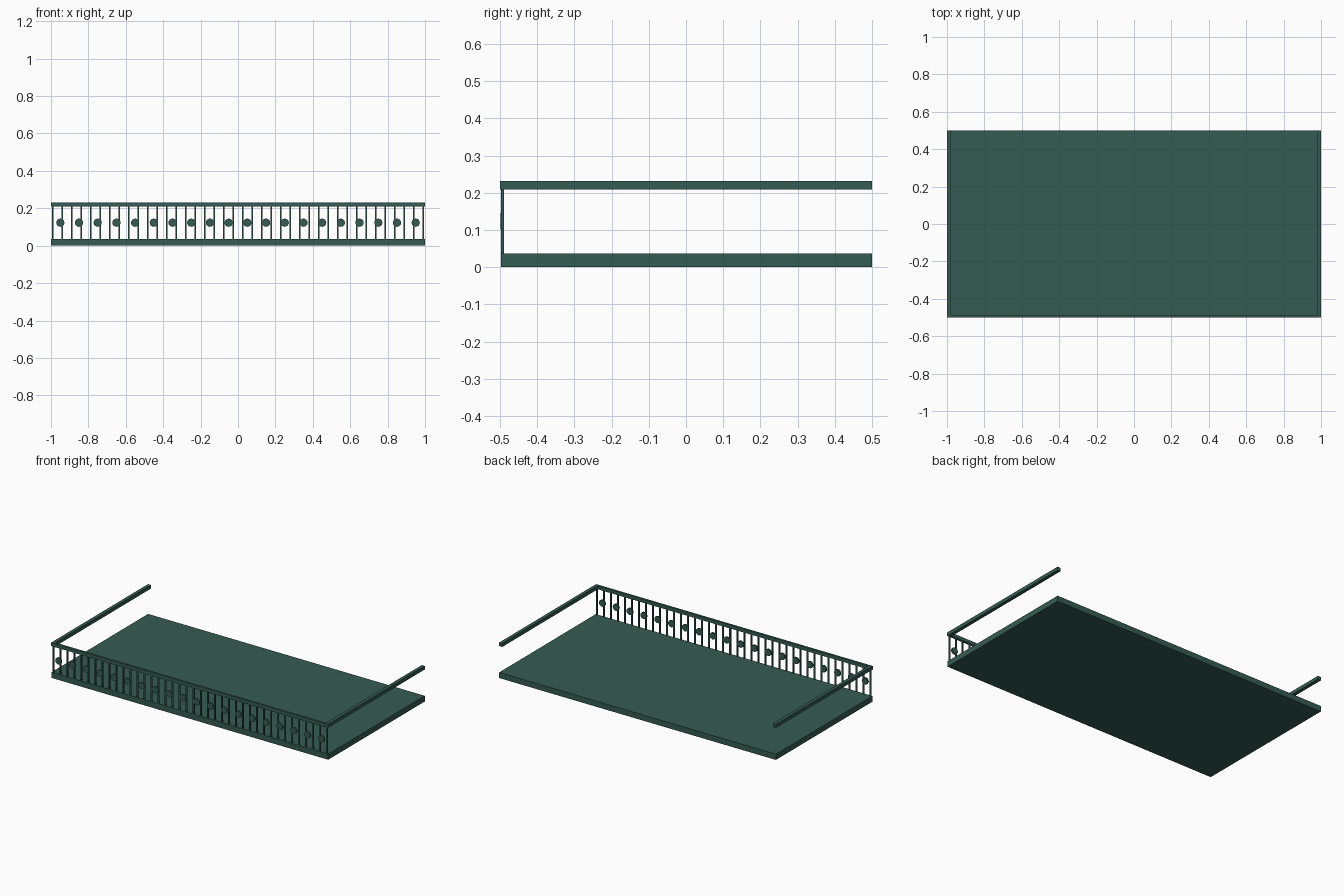
import bpy
from math import pi

cube = bpy.data.objects.get("Cube")
if cube:
    bpy.data.objects.remove(cube, do_unlink=True)

# Single painted-metal colour
GREEN = (0.036, 0.105, 0.085, 1)
green = bpy.data.materials.new("dark_green")
green.use_nodes = True
green.diffuse_color = GREEN
green.node_tree.nodes["Principled BSDF"].inputs["Base Color"].default_value = GREEN


def box(name, low, high):
    """Axis-aligned box between two corners."""
    bpy.ops.mesh.primitive_cube_add(size=1, location=[(a + b) / 2 for a, b in zip(low, high)])
    ob = bpy.context.object
    ob.name = name
    ob.scale = [b - a for a, b in zip(low, high)]
    bpy.ops.object.transform_apply(location=False, rotation=False, scale=True)
    ob.data.materials.append(green)
    return ob


FLOOR_TOP, RAIL_LOW, RAIL_TOP = 0.037, 0.209, 0.232
FRONT, BACK = -0.5, 0.5
RAIL_W = 0.022

# Floor slab
box("floor_slab", (-1, -0.497, 0), (1, BACK, FLOOR_TOP))

# Handrail: front bar and two side arms
box("front_handrail", (RAIL_W - 1, FRONT, RAIL_LOW), (1 - RAIL_W, -0.486, RAIL_TOP))
for side, x in (("right", -1), ("left", 1 - RAIL_W)):
    box(side + "_handrail", (x, FRONT, RAIL_LOW), (x + RAIL_W, BACK, RAIL_TOP))

# Thin balusters along the front
BARS = 40
for i in range(BARS):
    x = -0.99 + 1.98 * i / (BARS - 1)
    box("baluster", (x - 0.0045, -0.497, FLOOR_TOP), (x + 0.0045, -0.489, RAIL_LOW))

# Round ornaments, one to every second gap
DISCS = 20
for i in range(DISCS):
    bpy.ops.mesh.primitive_cylinder_add(
        vertices=16, radius=0.022, depth=0.01,
        location=(-0.95 + 0.1 * i, -0.494, 0.123), rotation=(pi / 2, 0, 0))
    disc = bpy.context.object
    disc.name = "round_ornament"
    disc.data.materials.append(green)
    bpy.ops.object.shade_smooth_by_angle()
